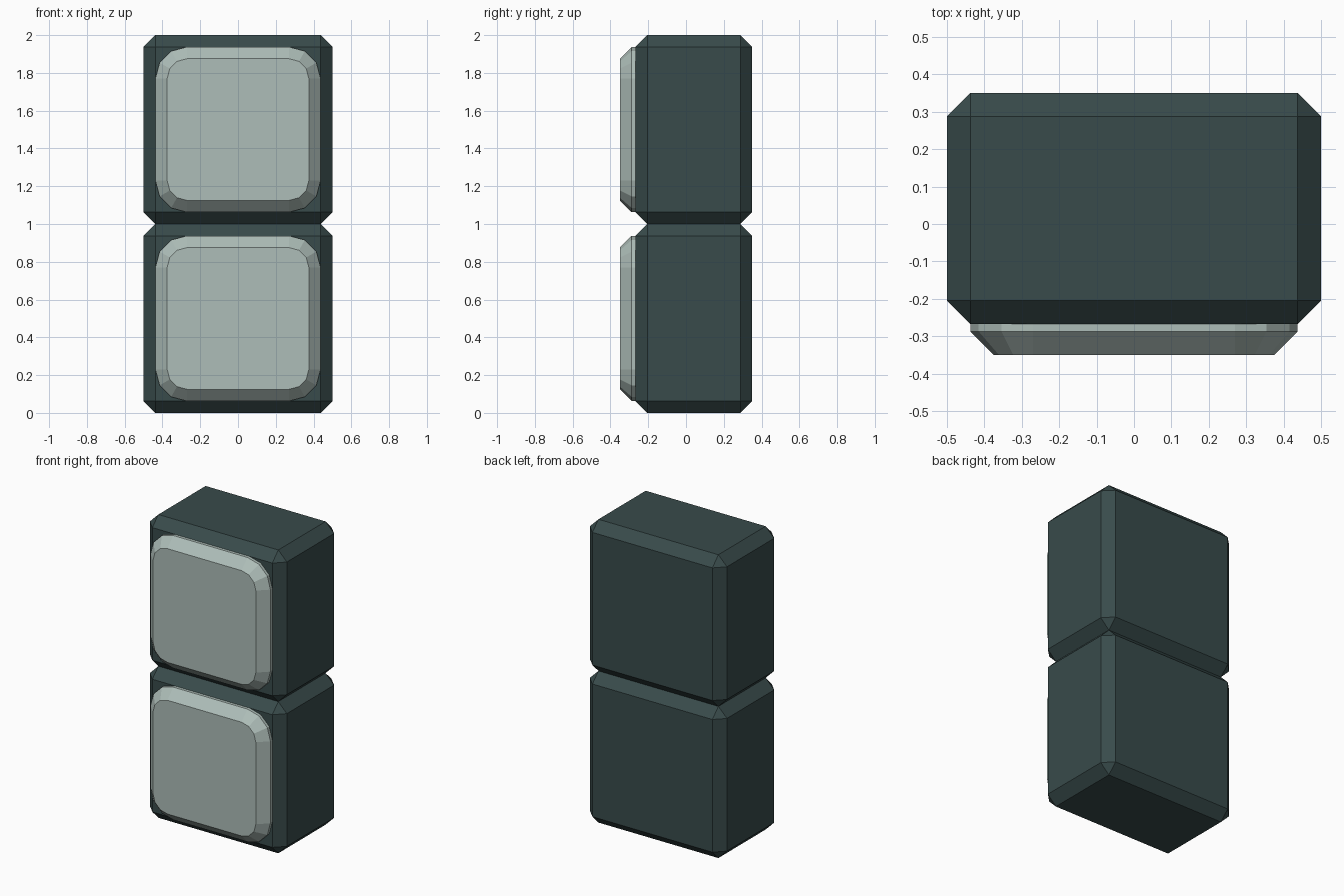
import bpy, bmesh
from math import sin, cos, radians

if "Cube" in bpy.data.objects:
    bpy.data.objects.remove(bpy.data.objects["Cube"])

CHAMFER = 0.0625


def material(name, color):
    m = bpy.data.materials.new(name)
    m.diffuse_color = color
    m.use_nodes = True
    m.node_tree.nodes["Principled BSDF"].inputs["Base Color"].default_value = m.diffuse_color
    return m


def finish(bm, name, z, mat):
    bmesh.ops.recalc_face_normals(bm, faces=bm.faces)
    mesh = bpy.data.meshes.new(name)
    bm.to_mesh(mesh)
    bm.free()
    mesh.materials.append(mat)
    ob = bpy.data.objects.new(name, mesh)
    ob.location.z = z
    bpy.context.collection.objects.link(ob)
    return ob


def housing(name, z, mat):
    # Box with every edge chamfered
    bm = bmesh.new()
    bmesh.ops.create_cube(bm, size=1)
    y0, y1 = -0.2675, 0.35
    for v in bm.verts:
        v.co.y = y0 if v.co.y < 0 else y1
    bmesh.ops.bevel(bm, geom=bm.edges[:], offset=CHAMFER, offset_type='OFFSET',
                    segments=1, profile=0.5, affect='EDGES')
    return finish(bm, name, z, mat)


def rounded_square(half, radius, steps=3):
    c = half - radius
    points = []
    for i, (sx, sz) in enumerate([(1, 1), (-1, 1), (-1, -1), (1, -1)]):
        for k in range(steps + 1):
            a = radians(90 * i + 90 * k / steps)
            points.append((sx * c + radius * cos(a), sz * c + radius * sin(a)))
    return points


def panel(name, z, mat):
    # Rounded block through the housing, chamfered front and back;
    # its back stays just inside the housing's rear face
    bm = bmesh.new()
    half, radius = 0.4375, 0.167
    rings = []
    for y, inset in [(-0.35, CHAMFER), (-0.2875, 0), (0.2835, 0), (0.346, CHAMFER)]:
        rings.append([bm.verts.new((x, y, h))
                      for x, h in rounded_square(half - inset, radius - inset)])
    n = len(rings[0])
    for a, b in zip(rings, rings[1:]):
        for i in range(n):
            j = (i + 1) % n
            bm.faces.new((a[i], a[j], b[j], b[i]))
    bm.faces.new(rings[0])
    bm.faces.new(rings[-1])
    return finish(bm, name, z, mat)


dark = material("dark_teal", (0.04, 0.07, 0.07, 1))
pale = material("pale_green_grey", (0.42, 0.51, 0.48, 1))

# Two stacked identical units
for level, z in (("lower", 0.5), ("upper", 1.5)):
    housing(level + "_housing", z, dark)
    panel(level + "_panel", z, pale)
